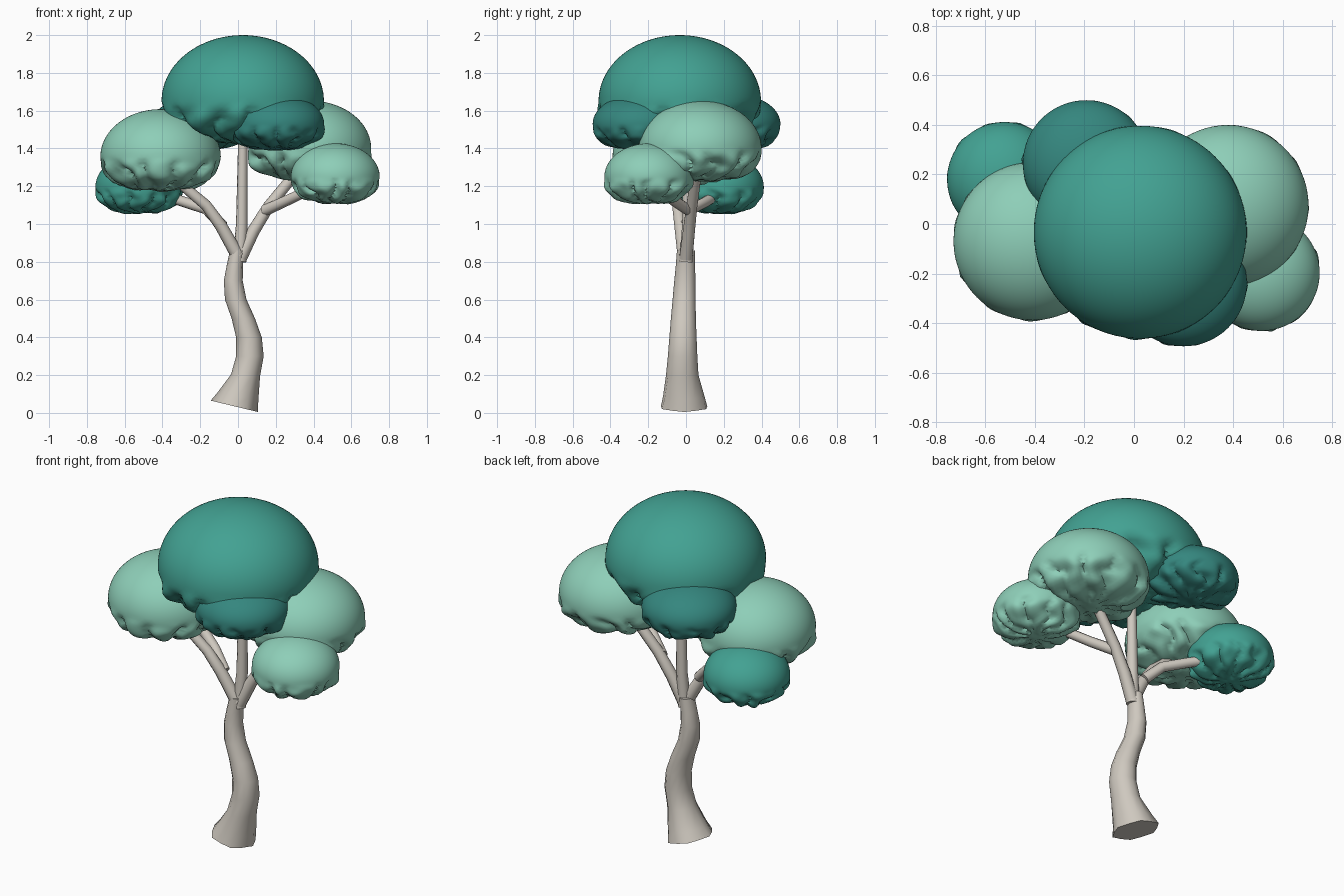
import bpy, bmesh, math
from mathutils import Vector, noise

if "Cube" in bpy.data.objects:
    bpy.data.objects.remove(bpy.data.objects["Cube"])


def material(name, rgb):
    m = bpy.data.materials.new(name)
    m.diffuse_color = (*rgb, 1)
    m.use_nodes = True
    m.node_tree.nodes["Principled BSDF"].inputs["Base Color"].default_value = m.diffuse_color
    return m


BARK = material("bark", (0.62, 0.58, 0.52))
TEAL = material("teal_leaves", (0.055, 0.36, 0.29))
DARK = material("dark_leaves", (0.035, 0.24, 0.21))
MINT = material("mint_leaves", (0.27, 0.62, 0.48))


def finish(bm, name, mat, angle):
    bmesh.ops.recalc_face_normals(bm, faces=bm.faces)
    me = bpy.data.meshes.new(name)
    bm.to_mesh(me)
    bm.free()
    me.materials.append(mat)
    ob = bpy.data.objects.new(name, me)
    bpy.context.collection.objects.link(ob)
    bpy.context.view_layer.objects.active = ob
    ob.select_set(True)
    bpy.ops.object.shade_smooth_by_angle(angle=math.radians(angle))
    ob.select_set(False)
    return ob


def skin(name, rings):
    """Join rings of points into a closed tube."""
    bm = bmesh.new()
    loops = [[bm.verts.new(p) for p in r] for r in rings]
    n = len(loops[0])
    for a, b in zip(loops, loops[1:]):
        for i in range(n):
            j = (i + 1) % n
            bm.faces.new((a[i], a[j], b[j], b[i]))
    bm.faces.new(loops[0])
    bm.faces.new(loops[-1])
    return finish(bm, name, BARK, 50)


# Trunk: S-curved, flared tilted foot. Rows: x, y, z, x radius, y radius
trunk = [(-0.02, -0.01, 0.035, 0.125, 0.135), (0.0, -0.012, 0.09, 0.108, 0.115),
         (0.04, -0.02, 0.2, 0.077, 0.086), (0.063, -0.018, 0.3, 0.073, 0.078),
         (0.058, -0.016, 0.4, 0.068, 0.072), (0.028, -0.014, 0.5, 0.062, 0.066),
         (-0.012, -0.01, 0.6, 0.057, 0.061), (-0.025, -0.006, 0.7, 0.05, 0.056),
         (-0.017, -0.003, 0.78, 0.043, 0.051), (-0.005, 0, 0.86, 0.038, 0.048)]
rings = []
for k, (x, y, z, rx, ry) in enumerate(trunk):
    tilt = (0.24, 0.17, 0.05)[k] if k < 3 else 0
    root = (0.09, 0.05)[k] if k < 2 else 0
    ring = []
    for i in range(12):
        a = math.tau * i / 12
        f = 1 - root * (i % 2)
        dx = rx * f * math.cos(a)
        ring.append((x + dx, y + ry * f * math.sin(a), z - tilt * dx))
    rings.append(ring)
skin("trunk", rings)


# Branches: tapered round tubes along a path
def branch(name, pts, r0, r1):
    pts = [Vector(p) for p in pts]
    rings = []
    for i, p in enumerate(pts):
        t = (pts[min(i + 1, len(pts) - 1)] - pts[max(i - 1, 0)]).normalized()
        u = t.cross(Vector((0.1, 1, 0.05))).normalized()
        v = t.cross(u)
        r = r0 + (r1 - r0) * i / (len(pts) - 1)
        rings.append([p + r * (math.cos(math.tau * k / 10) * u + math.sin(math.tau * k / 10) * v)
                      for k in range(10)])
    skin(name, rings)


branch("middle_branch", [(0.008, 0.0, 0.8), (0.02, 0.01, 1.0), (0.026, 0.01, 1.5)], 0.037, 0.024)
branch("left_branch", [(0.0, -0.01, 0.83), (-0.09, -0.03, 0.99), (-0.17, -0.045, 1.1),
                       (-0.36, -0.06, 1.26)], 0.036, 0.026)
branch("right_branch", [(0.012, 0.0, 0.82), (0.08, 0.015, 0.96), (0.16, 0.03, 1.09),
                        (0.33, 0.06, 1.3)], 0.036, 0.028)
branch("left_twig", [(-0.08, -0.01, 0.99), (-0.17, 0.03, 1.08), (-0.28, 0.1, 1.115),
                     (-0.42, 0.17, 1.16)], 0.03, 0.027)
branch("right_twig", [(0.14, 0.02, 1.07), (0.25, -0.06, 1.12), (0.42, -0.17, 1.2)], 0.03, 0.026)


# Leaf clumps: smooth dome above, flatter creased underside
def clump(name, x, y, z, r, up, down, mat, seed):
    bm = bmesh.new()
    bmesh.ops.create_icosphere(bm, subdivisions=5, radius=1)
    for v in bm.verts:
        d = v.co.normalized()
        if d.z >= 0:
            p = Vector((d.x * r, d.y * r, d.z * up))
        else:
            h = math.hypot(d.x, d.y)
            f = (h ** 2.5 + (-d.z) ** 2.5) ** (-1 / 2.5)
            p = Vector((d.x * r, d.y * r, d.z * down)) * f
        # radial folds with sharp creases, growing below the widest line
        w = min(1, max(0, (0.02 - d.z) / 0.5))
        w = w * w * (3 - 2 * w)
        a = math.atan2(d.y, d.x)
        q = Vector((d.x * 2.2, d.y * 2.2, d.z * 1.2 + seed * 7.3))
        fold = abs(math.sin(5.5 * a + seed + 2.2 * noise.noise(q))) ** 0.6
        # fade folds at the centre of the underside
        fade = min(1, math.hypot(d.x, d.y) / 0.35)
        s = 1.03 - w * (0.16 * (1 - fold) * fade + 0.07 * noise.noise(q * 1.7)) - 0.03 * (1 - w)
        v.co = p * s + Vector((x, y, z))
    finish(bm, name, mat, 60)


clump("crown", 0.025, -0.033, 1.65, 0.43, 0.35, 0.22, TEAL, 1)
clump("front_clump", 0.2, -0.238, 1.53, 0.256, 0.16, 0.135, DARK, 2)
clump("back_clump", -0.193, 0.244, 1.53, 0.256, 0.16, 0.135, DARK, 3)
clump("left_clump", -0.41, -0.07, 1.355, 0.319, 0.253, 0.175, MINT, 4)
clump("right_clump", 0.38, 0.075, 1.4, 0.325, 0.253, 0.17, MINT, 5)
clump("small_right_clump", 0.515, -0.197, 1.25, 0.235, 0.177, 0.14, MINT, 6)
clump("small_left_clump", -0.523, 0.18, 1.195, 0.232, 0.177, 0.138, TEAL, 7)
